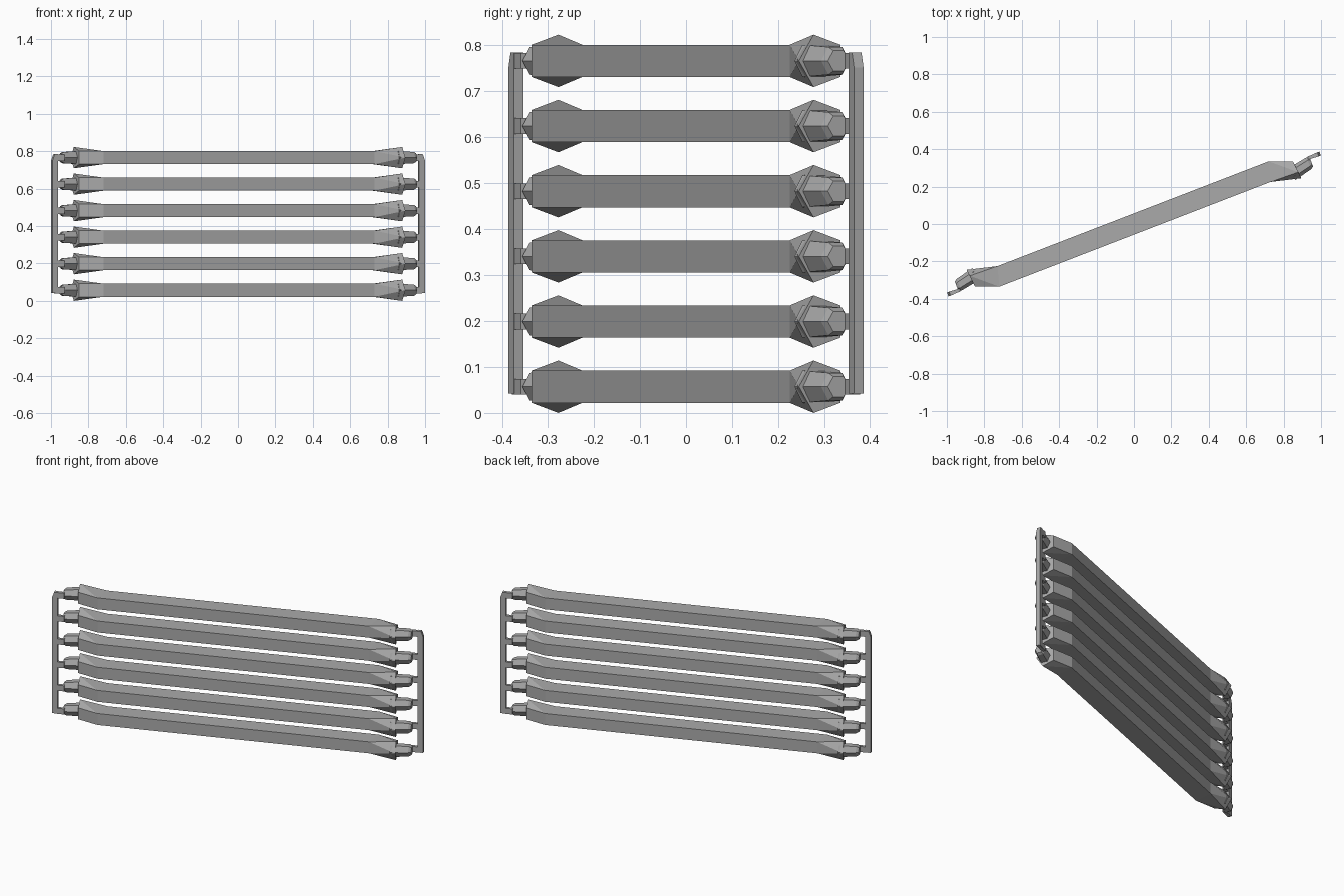
import bpy, bmesh, math
from mathutils import Matrix, Vector

cube = bpy.data.objects.get("Cube")
if cube:
    bpy.data.objects.remove(cube)

steel = bpy.data.materials.new("grey_metal")
steel.use_nodes = True
GREY = (0.4, 0.4, 0.4, 1)
steel.diffuse_color = GREY
steel.node_tree.nodes["Principled BSDF"].inputs["Base Color"].default_value = GREY

BASE, STEP, COUNT = 0.057, 0.1418, 6
ALONG = Vector((0.93, 0.36, 0)).normalized()
ACROSS = Vector((-ALONG.y, ALONG.x, 0))
UP = Vector((0, 0, 1))
TURN = Matrix.Rotation(math.pi, 4, 'Z')


def finish(name, bm, z=0, turned=False):
    bmesh.ops.recalc_face_normals(bm, faces=bm.faces)
    mesh = bpy.data.meshes.new(name)
    bm.to_mesh(mesh)
    bm.free()
    mesh.materials.append(steel)
    obj = bpy.data.objects.new(name, mesh)
    bpy.context.collection.objects.link(obj)
    obj.location.z = z
    if turned:
        obj.rotation_euler.z = math.pi
    return obj


def loft(bm, rings):
    """Skin a closed tube through rings of points, capping both ends."""
    loops = [[bm.verts.new(p) for p in ring] for ring in rings]
    n = len(loops[0])
    for a, b in zip(loops, loops[1:]):
        for i in range(n):
            j = (i + 1) % n
            bm.faces.new((a[i], a[j], b[j], b[i]))
    bm.faces.new(loops[0])
    bm.faces.new(loops[-1])


def hexagon(x, y, half_width, half_height):
    """Side-pointed hexagon facing along the bar."""
    outline = [(-1, 0), (-0.5, 1), (0.5, 1), (1, 0), (0.5, -1), (-0.5, -1)]
    return [Vector((x, y, 0)) + ACROSS * u * half_width + UP * v * half_height
            for u, v in outline]


def rail(z):
    """Slanted beam with flared, faceted ends."""
    bm = bmesh.new()
    ends = []
    for turn in (Matrix.Identity(4), TURN):
        v = {}
        for key, (x, y, h) in {"back": (0.72, 0.335, 0.035), "front": (0.73, 0.225, 0.035),
                               "outer": (0.85, 0.335, 0.035), "peak": (0.878, 0.277, 0.057)}.items():
            for s in (1, -1):
                v[key, s] = bm.verts.new(turn @ Vector((x, y, h * s)))
        nose = bm.verts.new(turn @ Vector((0.895, 0.245, 0)))
        for s in (1, -1):
            bm.faces.new((v["back", s], v["front", s], v["peak", s]))
            bm.faces.new((v["back", s], v["peak", s], v["outer", s]))
            bm.faces.new((v["front", s], nose, v["peak", s]))
        bm.faces.new((v["front", 1], v["front", -1], nose))
        bm.faces.new((v["back", 1], v["outer", 1], v["outer", -1], v["back", -1]))
        bm.faces.new((nose, v["peak", 1], v["outer", 1], v["outer", -1], v["peak", -1]))
        ends.append(v)
    a, b = ends
    for s in (1, -1):
        bm.faces.new((a["back", s], a["front", s], b["back", s], b["front", s]))
    for p, q in ((a, b), (b, a)):
        bm.faces.new((p["back", 1], p["back", -1], q["front", -1], q["front", 1]))
    finish("rail", bm, z)


def connector(z, turned):
    """Tapered hexagonal stub with a bevelled tip."""
    bm = bmesh.new()
    loft(bm, [hexagon(0.85, 0.27, 0.037, 0.035), hexagon(0.935, 0.325, 0.034, 0.03),
              hexagon(0.948, 0.332, 0.026, 0.022)])
    finish("rail_connector", bm, z, turned)


def lug(z, turned):
    """Small tab joining a connector to the post."""
    bm = bmesh.new()
    start, end = Vector((0.93, 0.352, 0)), Vector((0.98, 0.371, 0))
    section = [(-1, -1), (1, -1), (1, 1), (-1, 1)]
    loft(bm, [[c + ACROSS * u * 0.009 + UP * v * 0.017 for u, v in section]
              for c in (start, end)])
    finish("post_lug", bm, z, turned)


def post(turned):
    """Upright flat bar with its outer top corner cut off."""
    bm = bmesh.new()
    centre = Vector((0.98, 0.371, 0))
    profile = [(-0.016, 0.042), (0.016, 0.042), (0.016, 0.752), (0.004, 0.784), (-0.016, 0.784)]
    loft(bm, [[centre + ACROSS * w + ALONG * u + UP * z for u, z in profile]
              for w in (-0.011, 0.011)])
    finish("end_post", bm, 0, turned)


for i in range(COUNT):
    height = BASE + STEP * i
    rail(height)
    for side in (False, True):
        connector(height, side)
        lug(height, side)
for side in (False, True):
    post(side)
